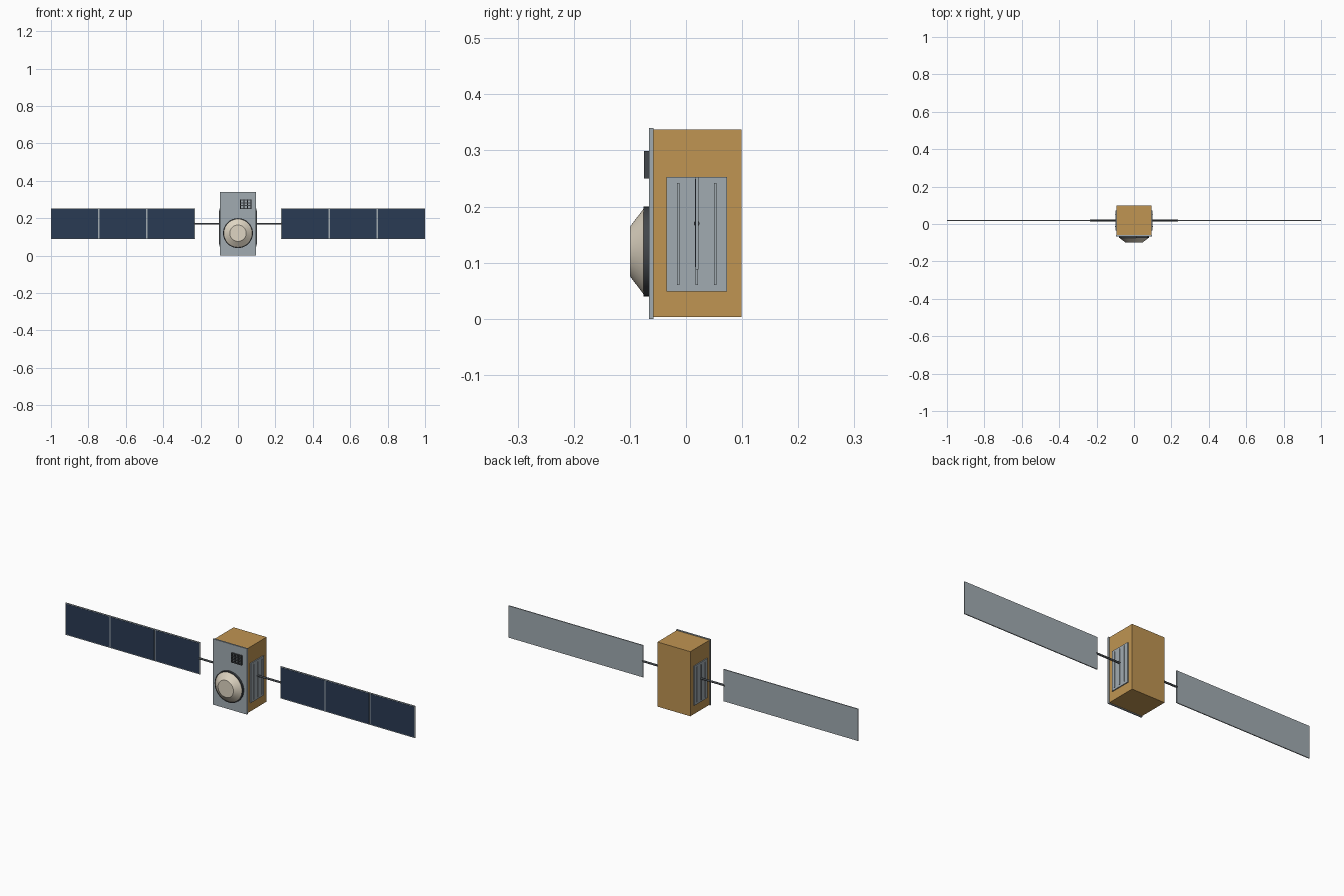
import bpy
import math

cube = bpy.data.objects.get("Cube")
if cube:
    bpy.data.objects.remove(cube, do_unlink=True)


def material(name, rgb):
    m = bpy.data.materials.new(name)
    m.use_nodes = True
    color = tuple((c / 255) ** 2.2 for c in rgb) + (1,)
    m.diffuse_color = color
    m.node_tree.nodes["Principled BSDF"].inputs["Base Color"].default_value = color
    return m


gold = material("gold foil", (190, 147, 83))
grey = material("light grey metal", (160, 170, 176))
navy = material("navy solar cell", (46, 61, 84))
dark = material("dark metal", (68, 72, 76))
cream = material("cream dish", (222, 212, 193))


def finish(name, mat):
    ob = bpy.context.object
    ob.name = ob.data.name = name
    ob.data.materials.append(mat)
    return ob


def box(name, mat, x, y, z):
    """Box from (min, max) ranges on each axis."""
    ranges = (x, y, z)
    bpy.ops.mesh.primitive_cube_add(size=1, location=[(a + b) / 2 for a, b in ranges])
    ob = finish(name, mat)
    ob.scale = [abs(b - a) for a, b in ranges]
    bpy.ops.object.transform_apply(location=False, rotation=False, scale=True)
    return ob


def cone(name, mat, r1, r2, depth, location, rotation, sides=48):
    bpy.ops.mesh.primitive_cone_add(vertices=sides, radius1=r1, radius2=r2, depth=depth,
                                    location=location, rotation=rotation)
    ob = finish(name, mat)
    bpy.ops.object.shade_smooth_by_angle(angle=math.radians(30))
    return ob


# Body and front plate
box("body", gold, (-0.094, 0.094), (-0.06, 0.099), (0.003, 0.337))
box("front_plate", grey, (-0.097, 0.097), (-0.066, -0.058), (0, 0.34))

# Dish: dark collar and tapered cream horn
forward = (math.pi / 2, 0, 0)
cone("dish_collar", dark, 0.08, 0.08, 0.012, (0, -0.07, 0.12), forward)
cone("dish", cream, 0.077, 0.044, 0.025, (0, -0.0875, 0.12), forward)

# Small grille sensor on the front plate
x0, x1, z0, z1 = 0.012, 0.072, 0.25, 0.299
bar = 0.0025
for i in range(4):
    cx = x0 + bar + (x1 - x0 - 2 * bar) * i / 3
    cz = z0 + bar + (z1 - z0 - 2 * bar) * i / 3
    box("grille_upright", dark, (cx - bar, cx + bar), (-0.075, -0.065), (z0, z1))
    box("grille_crossbar", dark, (x0, x1), (-0.074, -0.065), (cz - bar, cz + bar))

# Side radiators, booms and solar wings
for side, s in (("left", 1), ("right", -1)):
    box(side + "_radiator", grey, (s * 0.092, s * 0.099), (-0.035, 0.073), (0.049, 0.253))
    for cy in (-0.014, 0.019, 0.052):
        box(side + "_radiator_rib", grey, (s * 0.098, s * 0.102),
            (cy - 0.002, cy + 0.002), (0.06, 0.242))
    cone(side + "_boom", dark, 0.005, 0.005, 0.145, (s * 0.163, 0.019, 0.17),
         (0, math.pi / 2, 0), 16)
    box(side + "_wing", grey, (s * 0.23, s), (0.017, 0.022), (0.088, 0.253))
    pitch = 0.77 / 3
    for i in range(3):
        start = 0.23 + pitch * i
        box(side + "_solar_cell", navy, (s * (start + 0.004), s * (start + pitch - 0.004)),
            (0.016, 0.018), (0.092, 0.249))
